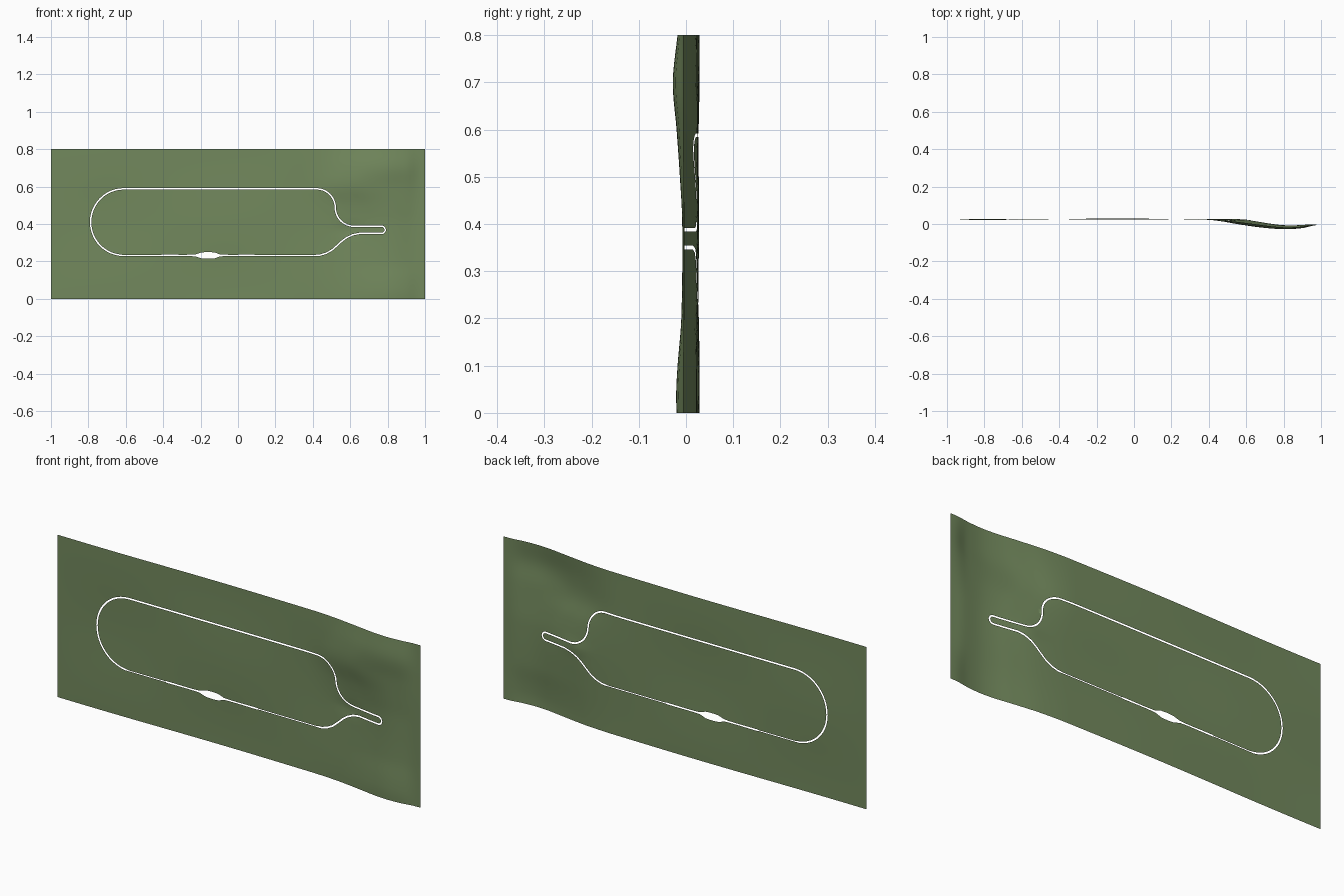
import bpy, math
from mathutils import Vector
from mathutils.geometry import delaunay_2d_cdt, intersect_point_line

if "Cube" in bpy.data.objects:
    bpy.data.objects.remove(bpy.data.objects["Cube"])

STEP = 0.02


def arc(cx, cz, r, a0, a1, n):
    return [Vector((cx + r * math.cos(math.radians(a0 + (a1 - a0) * i / n)),
                    cz + r * math.sin(math.radians(a0 + (a1 - a0) * i / n)))) for i in range(n + 1)]


def resample(pts, step):
    out = []
    for a, b in zip(pts, pts[1:] + pts[:1]):
        n = max(1, round((b - a).length / step))
        out += [a.lerp(b, i / n) for i in range(n)]
    return out


def interp(table, t):
    # smooth interpolation through a short list of (position, value) pairs
    if t <= table[0][0]:
        return table[0][1]
    for k in range(len(table) - 1):
        (a, va), (b, vb) = table[k], table[k + 1]
        if t <= b:
            lo, hi = table[max(k - 1, 0)], table[min(k + 2, len(table) - 1)]
            ma = (vb - lo[1]) / (b - lo[0]) * (b - a)
            mb = (hi[1] - va) / (hi[0] - a) * (b - a)
            s = (t - a) / (b - a)
            return ((2*s**3 - 3*s*s + 1) * va + (s**3 - 2*s*s + s) * ma
                    + (3*s*s - 2*s**3) * vb + (s**3 - s*s) * mb)
    return table[-1][1]


def inside(p, poly):
    hit = False
    for a, b in zip(poly, poly[1:] + poly[:1]):
        if (a.y > p.y) != (b.y > p.y) and p.x < a.x + (p.y - a.y) * (b.x - a.x) / (b.y - a.y):
            hit = not hit
    return hit


# gentle ripples of the sheet: flat on the left, dipping to the front on the right
DIP = [(0, -.020), (.04, -.021), (.1, -.018), (.2, -.010), (.4, -.008), (.5, -.013),
       (.6, -.020), (.7, -.028), (.8, -.018)]
SHIFT = [(0, .02), (.2, .04), (.36, .06), (.5, 0), (.6, -.08), (.7, -.04), (.8, .0)]
FALL = [(-1, 0), (.36, 0), (.5, .15), (.64, .56), (.74, .88), (.82, 1), (.9, .9), (1, .64)]


def depth(x, z):
    flat = .0255 + .0025 * math.sin(5 * x + 2) * math.sin(9 * z + 1) - .003 * max(0, -x - .5)
    u = x - interp(SHIFT, z) * math.exp(-((x - .58) / .22) ** 2)
    fall = interp(FALL, u)
    y = flat + (interp(DIP, z) - flat) * fall
    if x > .9:
        s = (x - .9) / .1
        y += (-.005 - y) * s * s * (3 - 2 * s)
    # crease where the panel narrows into its tab
    return y + .005 * math.exp(-((x - .6) / .07) ** 2 - ((z - .37) / .03) ** 2)


# outline of the slit, clockwise from the top left
path = (arc(-.61, .41, .178, 270, 90, 24) + arc(.42, .488, .1, 90, 0, 10)
        + arc(.62, .488, .1, 180, 270, 10) + arc(.768, .369, .019, 90, -90, 8)
        + [Vector((.65, .35)), Vector((.615, .343)), Vector((.58, .327)), Vector((.555, .308)),
           Vector((.53, .285)), Vector((.5, .259)), Vector((.47, .243)), Vector((.44, .234)),
           Vector((.41, .232)), Vector((.092, .232)), Vector((.088, .232)), Vector((-.095, .232)),
           Vector((-.125, .232)), Vector((-.195, .232)), Vector((-.23, .232)),
           Vector((-.408, .232)), Vector((-.412, .232))])
path = resample(path, STEP)


def half_width(p):
    if p.y > .2325 or not -.62 < p.x < .42:
        return .004
    return interp([(-.412, .0022), (-.408, .004), (-.23, .005), (-.195, .016),
                   (-.125, .016), (-.095, .005), (.088, .004), (.092, .0022)], p.x)


def offset(side):
    out = []
    for i, p in enumerate(path):
        t = (path[(i + 1) % len(path)] - path[i - 1]).normalized()
        out.append(p + Vector((-t.y, t.x)) * side * half_width(p))
    return out


outer, inner = offset(1), offset(-1)

# triangulate an even grid together with both edges of the slit
points, edges = [], []
for loop in (outer, inner):
    s, n = len(points), len(loop)
    points += loop
    edges += [(s + i, s + (i + 1) % n) for i in range(n)]
segments = [(a, b) for loop in (outer, inner) for a, b in zip(loop, loop[1:] + loop[:1])]


def clear(p):
    for a, b in segments:
        if abs(a.x - p.x) < .05 and abs(a.y - p.y) < .05:
            q, t = intersect_point_line(p, a, b)
            q = a.lerp(b, min(1, max(0, t)))
            if (q - p).length < .009:
                return False
    return True


for i in range(101):
    for j in range(41):
        p = Vector((-1 + i * STEP, j * STEP))
        if clear(p):
            points.append(p)
verts, _, faces, *_ = delaunay_2d_cdt(points, edges, [], 0, 1e-6)

panel_faces, surround_faces = [], []
for f in faces:
    c = sum((verts[i] for i in f), Vector((0, 0))) / len(f)
    if inside(c, inner):
        panel_faces.append(f)
    elif not inside(c, outer):
        surround_faces.append(f)

green = bpy.data.materials.new("green_sheet")
green.diffuse_color = (.17, .25, .11, 1)
green.use_nodes = True
green.node_tree.nodes["Principled BSDF"].inputs["Base Color"].default_value = green.diffuse_color


def build(name, fs):
    used = sorted({i for f in fs for i in f})
    index = {v: k for k, v in enumerate(used)}
    mesh = bpy.data.meshes.new(name)
    mesh.from_pydata([(verts[i].x, depth(verts[i].x, verts[i].y), verts[i].y) for i in used],
                     [], [[index[i] for i in f] for f in fs])
    mesh.materials.append(green)
    mesh.shade_smooth()
    mesh.update()
    bpy.context.collection.objects.link(bpy.data.objects.new(name, mesh))


# surrounding sheet and the cut-out panel inside it
build("surrounding_sheet", surround_faces)
build("cutout_panel", panel_faces)
